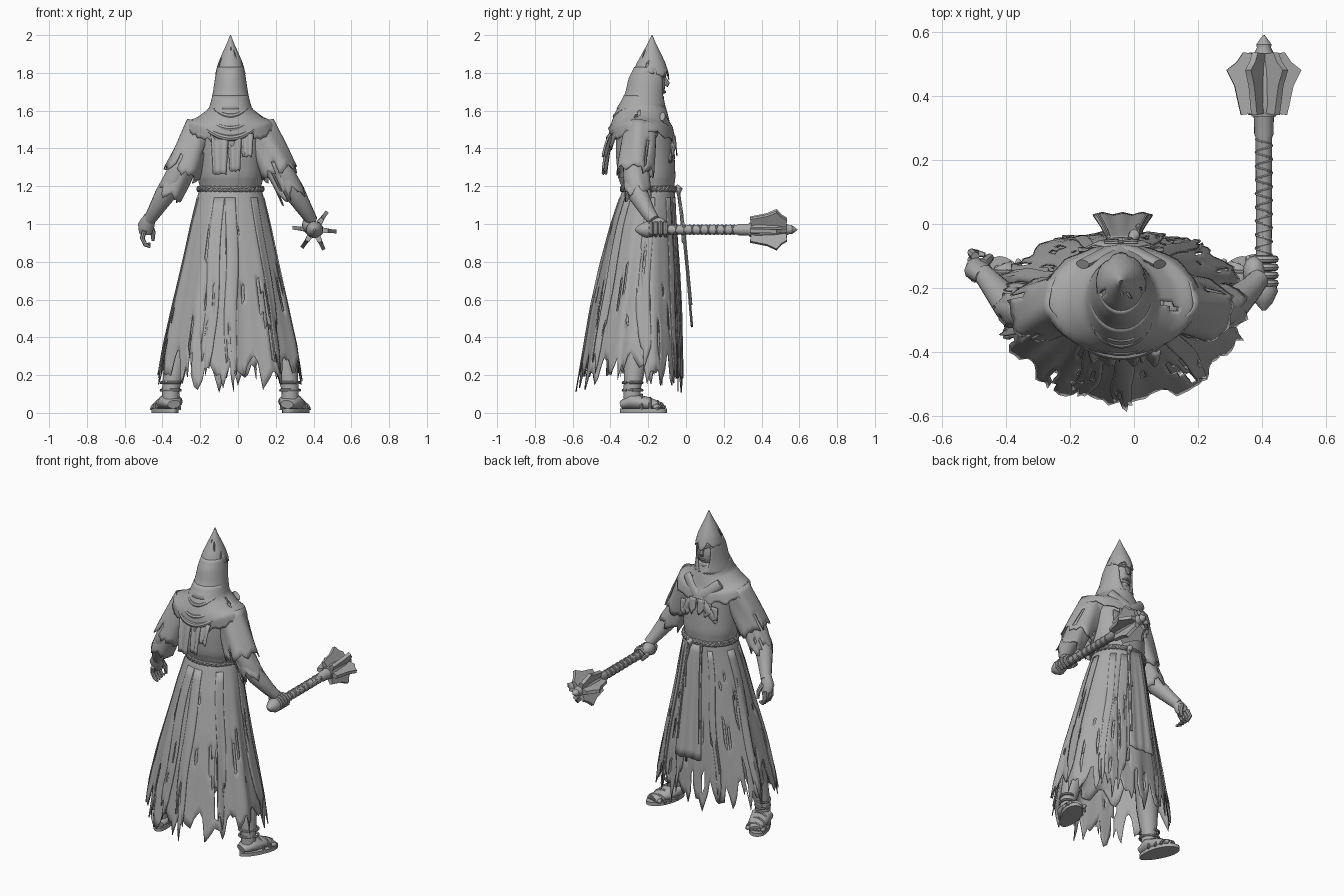
import bpy, bmesh, math, random
from mathutils import Vector, Matrix

random.seed(7)
if "Cube" in bpy.data.objects:
    bpy.data.objects.remove(bpy.data.objects["Cube"])

grey = bpy.data.materials.new("worn grey")
grey.use_nodes = True
grey.diffuse_color = (0.4, 0.4, 0.4, 1)
grey.node_tree.nodes["Principled BSDF"].inputs["Base Color"].default_value = (0.4, 0.4, 0.4, 1)
CX = -0.04  # middle line of the body


def finish(name, bm, thick=0, angle=40):
    bmesh.ops.recalc_face_normals(bm, faces=bm.faces)
    me = bpy.data.meshes.new(name)
    bm.to_mesh(me)
    bm.free()
    me.materials.append(grey)
    ob = bpy.data.objects.new(name, me)
    bpy.context.collection.objects.link(ob)
    bpy.ops.object.select_all(action='DESELECT')
    ob.select_set(True)
    bpy.context.view_layer.objects.active = ob
    bpy.ops.object.shade_smooth_by_angle(angle=math.radians(angle))
    if thick:
        mod = ob.modifiers.new("cloth thickness", 'SOLIDIFY')
        mod.thickness = thick
    return ob


def ball(name, loc, size, seg=24):
    bm = bmesh.new()
    bmesh.ops.create_uvsphere(bm, u_segments=seg, v_segments=seg // 2, radius=1,
                              matrix=Matrix.Translation(loc) @ Matrix.Diagonal((*size, 1)))
    return finish(name, bm)


def skin(bm, rings, closed=True):
    n = len(rings[0])
    for a, b in zip(rings, rings[1:]):
        for i in range(n if closed else n - 1):
            j = (i + 1) % n
            bm.faces.new((a[i], a[j], b[j], b[i]))


def tube(name, path, radii, n=14, flat=1):
    """Round limb along a path, one radius for each point."""
    bm, rings = bmesh.new(), []
    pts = [Vector(p) for p in path]
    for k, p in enumerate(pts):
        d = (pts[min(k + 1, len(pts) - 1)] - pts[max(k - 1, 0)]).normalized()
        u = d.cross(Vector((0, 1, 0)) if abs(d.y) < 0.8 else Vector((1, 0, 0))).normalized()
        w = d.cross(u)
        rings.append([bm.verts.new(p + radii[k] * (u * math.cos(t) + w * math.sin(t) * flat))
                      for t in (i * math.tau / n for i in range(n))])
    skin(bm, rings)
    bm.faces.new(rings[0])
    bm.faces.new(rings[-1])
    return finish(name, bm)


def lerp_rows(rows, v):
    """Interpolate a list of equal-length rows at v in 0..1."""
    x = min(max(v, 0), 1) * (len(rows) - 1)
    i = min(int(x), len(rows) - 2)
    return [a + (b - a) * (x - i) for a, b in zip(rows[i], rows[i + 1])]


def cloth(name, f, cols, rows, rag=0.2, tears=0, closed=True, thick=0.006):
    """Sheet f(u, v) with a torn, pointed lower edge and long slits."""
    bm = bmesh.new()
    n = cols if closed else cols + 1
    length = [1 - rag * (0.5 * abs(i % 6 - 3) / 3 + 0.5 * random.random()) for i in range(n)]
    grid = [[bm.verts.new(f(i / cols, r / rows * length[i])) for i in range(n)]
            for r in range(rows + 1)]
    skin(bm, grid, closed)
    bm.faces.ensure_lookup_table()
    gone = set()
    for _ in range(tears):
        c, top = random.randrange(cols), random.randrange(rows // 4, rows - 1)
        gone.update(r * cols + c for r in range(top, min(rows, top + random.randint(1, 4))))
    bmesh.ops.delete(bm, geom=[bm.faces[i] for i in gone], context='FACES')
    return finish(name, bm, thick, 50)


def body_ring(rows, folds=0, count=0, shrink=1, lift=0, square=0):
    """Rows hold half-width, back y, front y, z; folds deepen downward."""
    def f(u, v):
        w, back, front, z = lerp_rows(rows, v)
        t = u * math.tau
        c, s = math.cos(t), math.sin(t)
        lobe = math.cos(count * (t + math.pi / 2)) + 0.35 * math.sin(count * 2 * t + 1)
        k = shrink * (1 + folds * v * lobe * (1 if s < 0.3 else 0.5))
        if s > 0:
            s **= 1 - square * v
        return (CX + w * k * c, (back + front) / 2 + (front - back) / 2 * k * s,
                z + lift * v ** 4 * (1 - lobe + c * c))
    return f


# Robe skirt with deep folds and a torn hem, over a lining
skirt = [(0.162, -0.33, -0.06, 1.2), (0.21, -0.395, -0.05, 1.0), (0.257, -0.45, -0.035, 0.78),
         (0.305, -0.495, -0.025, 0.56), (0.35, -0.53, -0.022, 0.33), (0.39, -0.575, -0.018, 0.04)]
cloth("robe_skirt", body_ring(skirt, 0.05, 10, 1, 0.045, 0.4), 120, 22, 0.2, 50)
cloth("skirt_lining", body_ring(skirt[:-1], 0.04, 10, 0.93, 0.03, 0.4), 70, 12, 0.15, 8)

# Loose flaps lying over the skirt
for k in range(9):
    a, half = k / 9 + random.uniform(-0.03, 0.03), random.uniform(0.014, 0.026)
    outer = body_ring(skirt, 0.05, 10, 1.025, 0.045, 0.4)
    cloth("torn_flap", lambda u, v, a=a, h=half, o=outer:
          o(a + (u - 0.5) * h * (2 - v) + 0.004 * math.sin(v * 9 + a * 40), 0.06 + v * 0.92),
          6, 14, 0.25, 2, False)

# Front tabard and its trim
def tabard(u, v):
    return (CX + 0.005 + (u - 0.5) * (0.1 + 0.09 * v),
            -0.045 + 0.08 * v ** 0.8 - 0.004 * math.cos(u * 19) * v, 1.18 - 0.73 * v)
cloth("front_tabard", tabard, 12, 14, 0.04, 0, False)
for s in (0.06, 0.94):
    tube("tabard_trim", [Vector(tabard(s, v / 6)) + Vector((0, 0.006, 0)) for v in range(6)], [0.006] * 6, 6)

# Baggy torso
torso = [(0.13, -0.34, -0.1, 1.57), (0.175, -0.37, -0.07, 1.48), (0.175, -0.37, -0.06, 1.36),
         (0.175, -0.36, -0.055, 1.25), (0.165, -0.345, -0.06, 1.21), (0.155, -0.33, -0.065, 1.16)]
cloth("tunic", body_ring(torso, 0.012, 9), 60, 15, 0)

# Rope belt of two strands, with hanging ends
for phase in (0, math.pi):
    loop = [(CX + (0.166 + 0.006 * math.cos(i * 1.2 + phase)) * math.cos(i * math.tau / 96),
             -0.195 + 0.144 * math.sin(i * math.tau / 96),
             1.185 + 0.008 * math.sin(i * 1.2 + phase)) for i in range(97)]
    tube("rope_belt", loop, [0.01] * 97, 8)
tube("belt_knot", [(-0.01, -0.05, 1.2), (0.0, -0.035, 1.185), (0.0, -0.045, 1.16)], [0.012, 0.018, 0.012])
tube("belt_end", [(0.0, -0.04, 1.17), (0.02, -0.025, 1.05), (0.015, -0.01, 0.9)], [0.009, 0.008, 0.012], 8)

# Shoulder mantle: sides ride square on the shoulders, back and front sag
def mantle(u, v):
    w, back, front, z = lerp_rows([(0.094, -0.33, -0.125, 1.68), (0.115, -0.378, -0.1, 1.61),
                                   (0.175, -0.405, -0.085, 1.565), (0.228, -0.41, -0.07, 1.545),
                                   (0.25, -0.4, -0.06, 1.48)], v)
    t = u * math.tau
    return (CX + w * math.cos(t), (back + front) / 2 + (front - back) / 2 * math.sin(t),
            z - 0.06 * v * math.sin(t) ** 2 * (1 + 0.8 * max(0, -math.sin(t)) ** 6))
cloth("shoulder_mantle", mantle, 72, 16, 0.12, 3)

# Draped folds across the back, each falling in a V
for w, y, z, drop in ((0.1, -0.372, 1.62, 0.05), (0.14, -0.396, 1.575, 0.07), (0.18, -0.408, 1.555, 0.1)):
    tube("cowl_fold", [(CX + w * math.cos(t), -0.23 + (y + 0.23) * math.sin(t) ** 0.8,
                        z - drop * math.sin(t) ** 2)
                       for t in (i * math.pi / 30 for i in range(1, 30))],
         [0.004 + 0.012 * math.sin(i * math.pi / 30) for i in range(1, 30)], 8)

# Tails hanging down the back and scarf crossing the chest
for x0, wide, low in ((-0.095, 0.085, 0.23), (-0.015, 0.065, 0.21), (0.05, 0.06, 0.13)):
    cloth("back_tail", lambda u, v: (x0 + (u - 0.5) * wide * (1.1 - 0.3 * v), -0.392 - 0.045 * v ** 0.6
          + 0.012 * math.sin(u * 6), 1.48 - low * v), 8, 8, 0.12, 0, False)
for s in (-1, 1):
    tube("chest_scarf", [(CX + s * 0.12, -0.125, 1.57), (CX + s * 0.04, -0.085, 1.5),
                         (CX - s * 0.06, -0.065, 1.42), (CX - s * 0.12, -0.085, 1.33)],
         [0.03, 0.034, 0.03, 0.015], 10, 0.5)
    for k in range(3):
        cloth("chest_rag", lambda u, v: (CX + s * (0.03 + 0.04 * k) + (u - 0.5) * 0.045,
              -0.055 - 0.012 * k + 0.01 * v, 1.47 - 0.02 * k - 0.11 * v), 5, 5, 0.5, 0, False)

# Head and face
ball("head", (CX, -0.195, 1.74), (0.072, 0.085, 0.115))
tube("neck", [(CX, -0.21, 1.5), (CX, -0.2, 1.7)], [0.075, 0.055])
tube("nose", [(CX, -0.115, 1.775), (CX, -0.1, 1.745), (CX, -0.107, 1.73)], [0.009, 0.014, 0.012], 8)
tube("mouth", [(CX - 0.028, -0.127, 1.697), (CX, -0.114, 1.7), (CX + 0.028, -0.127, 1.697)], [0.005, 0.009, 0.005], 8)
ball("chin", (CX, -0.14, 1.665), (0.03, 0.025, 0.022), 12)
for s in (-1, 1):
    tube("brow", [(CX + s * 0.012, -0.113, 1.785), (CX + s * 0.05, -0.135, 1.79)], [0.011, 0.008], 8)

# Hood, open over the face
def hood(u, v):
    w, back, front, z = lerp_rows([(0.07, -0.275, -0.1, 1.83), (0.082, -0.305, -0.1, 1.77),
                                   (0.094, -0.322, -0.11, 1.69), (0.112, -0.368, -0.105, 1.61)], v)
    gap = 0.85 * (1 - v) ** 0.5
    t = math.pi / 2 + gap + u * (math.tau - 2 * gap)
    return (CX + w * math.cos(t), (back + front) / 2 + (front - back) / 2 * math.sin(t), z)
cloth("hood", hood, 40, 10, 0, 0, False, 0.008)

# Pointed cap with a broken rim
cap = [(0.002, -0.182, -0.178, 2.0), (0.022, -0.206, -0.156, 1.95), (0.045, -0.234, -0.131, 1.9),
       (0.066, -0.262, -0.108, 1.85), (0.079, -0.282, -0.092, 1.8), (0.081, -0.288, -0.088, 1.765)]
cloth("pointed_cap", body_ring(cap), 36, 15, 0.3, 5)

# Arms, sleeves, hands; the left hand holds the mace
for s, side in ((1, "left"), (-1, "right")):
    def at(x, y, z):
        return Vector((CX + s * x, y, z))
    wy = -0.18 if s > 0 else -0.165
    tube(side + "_arm", [at(0.14, -0.23, 1.5), at(0.23, -0.265, 1.36), at(0.295, -0.275, 1.24), at(0.35, -0.25, 1.15),
                         at(0.405, wy - 0.02, 1.06), at(0.43, wy + 0.01, 1.02)],
         [0.085, 0.07, 0.058, 0.053, 0.038, 0.032])

    def sleeve(path, r0, r1):
        a, b = at(*path[0]), at(*path[1])
        d = (b - a).normalized()
        p = d.cross(Vector((0, 1, 0))).normalized()
        q = d.cross(p)
        def f(u, v):
            t = u * math.tau
            r = (r0 + (r1 - r0) * v) * (1 + 0.05 * math.sin(t * 5 + v * 3))
            return a + (b - a) * v + r * (p * math.cos(t) + q * math.sin(t))
        return f
    cloth(side + "_sleeve", sleeve([(0.15, -0.235, 1.52), (0.27, -0.275, 1.24)], 0.085, 0.1), 36, 8, 0.2, 4)
    cloth(side + "_cuff", sleeve([(0.23, -0.265, 1.33), (0.345, -0.255, 1.12)], 0.065, 0.073), 30, 7, 0.35, 3)
    ball(side + "_shoulder", at(0.15, -0.235, 1.49), (0.08, 0.09, 0.07))
    if s > 0:
        ball("left_palm", at(0.415, -0.15, 0.995), (0.036, 0.05, 0.042), 16)
        for k in range(4):
            y = -0.185 + 0.025 * k
            tube("left_finger", [(0.405 + 0.036 * math.cos(t), y, 0.97 + 0.036 * math.sin(t))
                                 for t in (2.5 - 0.75 * i for i in range(6))], [0.012] * 5 + [0.009], 8)
        tube("left_thumb", [(0.37, -0.14, 1.0), (0.36, -0.11, 0.97), (0.39, -0.1, 0.935)], [0.017, 0.015, 0.009], 8)
    else:
        tube("right_palm", [at(0.425, wy, 1.04), at(0.447, -0.145, 0.99), at(0.45, -0.13, 0.95)],
             [0.032, 0.044, 0.034], 12, 0.8)
        for k in range(4):
            y = -0.17 + 0.023 * k
            tube("right_finger", [at(0.455, y, 0.965), at(0.467, y + 0.012, 0.925),
                                  at(0.45, y + 0.01, 0.89), at(0.425, y + 0.005, 0.878 + 0.006 * k)],
                 [0.014, 0.013, 0.011, 0.007], 8)
        tube("right_thumb", [at(0.43, -0.125, 1.0), at(0.41, -0.105, 0.955), at(0.41, -0.1, 0.91)],
             [0.018, 0.014, 0.008], 8)

    # Legs and sandals, toes turned out
    def foot(x, y, z):
        return at(0.32 + x + 0.3 * (y + 0.27), y, z)
    tube(side + "_leg", [at(0.11, -0.2, 1.0), at(0.22, -0.2, 0.55), at(0.285, -0.265, 0.3),
                         foot(0, -0.285, 0.13), foot(0, -0.285, 0.06)], [0.09, 0.075, 0.066, 0.046, 0.046])
    tube(side + "_foot", [foot(0, -0.34, 0.045), foot(0, -0.28, 0.06), foot(0, -0.2, 0.048), foot(0.01, -0.13, 0.035)],
         [0.022, 0.042, 0.036, 0.02], 16, 1.6)
    for k in range(5):
        ball(side + "_toe", foot(-0.042 + 0.024 * k, -0.128 - 0.007 * k, 0.032), (0.013, 0.022, 0.013), 10)
    bm = bmesh.new()
    outline = [foot(0.008 + (0.062 + 0.012 * math.sin(t)) * math.cos(t), -0.225 + 0.125 * math.sin(t), 0)
               for t in (i * math.tau / 28 for i in range(28))]
    skin(bm, [[bm.verts.new(p + Vector((0, 0, z))) for p in outline] for z in (0, 0.022)])
    bmesh.ops.holes_fill(bm, edges=bm.edges)
    finish(side + "_sole", bm)
    for y, h in ((-0.15, 0.06), (-0.19, 0.078), (-0.235, 0.095)):
        tube(side + "_strap", [foot(0.062 * math.cos(t), y, 0.015 + (h - 0.015) * math.sin(t))
                               for t in (i * math.pi / 10 for i in range(11))], [0.008] * 11, 8)
    for z in (0.12, 0.16):
        tube(side + "_ankle_wrap", [foot(0.048 * math.cos(t), -0.283 + 0.05 * math.sin(t), z)
                                    for t in (i * math.tau / 20 for i in range(21))], [0.008] * 21, 8)

# Mace: shaft with pommel, wrapped grip, flanged head
MX, MZ = 0.405, 0.97
def along(name, profile, n=20):
    return tube(name, [(MX, y, MZ) for y, r in profile], [r for y, r in profile], n)
along("mace_pommel", [(-0.27, 0.006), (-0.245, 0.028), (-0.21, 0.044), (-0.185, 0.038), (-0.15, 0.026)])
along("mace_shaft", [(-0.16, 0.024), (0.27, 0.026), (0.28, 0.03), (0.33, 0.031), (0.345, 0.038)])
along("mace_core", [(0.335, 0.038), (0.37, 0.045), (0.48, 0.04), (0.53, 0.032), (0.55, 0.022),
                    (0.56, 0.024), (0.59, 0.002)])
for turn in (1, -1):
    tube("grip_wrap", [(MX + 0.025 * math.cos(i * 0.5), -0.14 + 0.0034 * i, MZ + turn * 0.025 * math.sin(i * 0.5))
                       for i in range(120)], [0.004] * 120, 6)
blade = [(0.345, 0.03), (0.34, 0.072), (0.375, 0.08), (0.43, 0.092), (0.48, 0.117), (0.505, 0.085), (0.535, 0.065), (0.53, 0.02)]
for k in range(6):
    bm = bmesh.new()
    a = math.radians(-5 + 60 * k)
    out, wide = Vector((math.cos(a), 0, math.sin(a))), Vector((-math.sin(a), 0, math.cos(a)))
    rings = [[bm.verts.new(Vector((MX, y, MZ)) + out * r + wide * e * (0.018 if r < 0.04 else 0.01))
              for y, r in blade] for e in (-1, 1)]
    skin(bm, rings)
    for r in rings:
        bm.faces.new(r)
    finish("mace_flange", bm, 0, 20)
